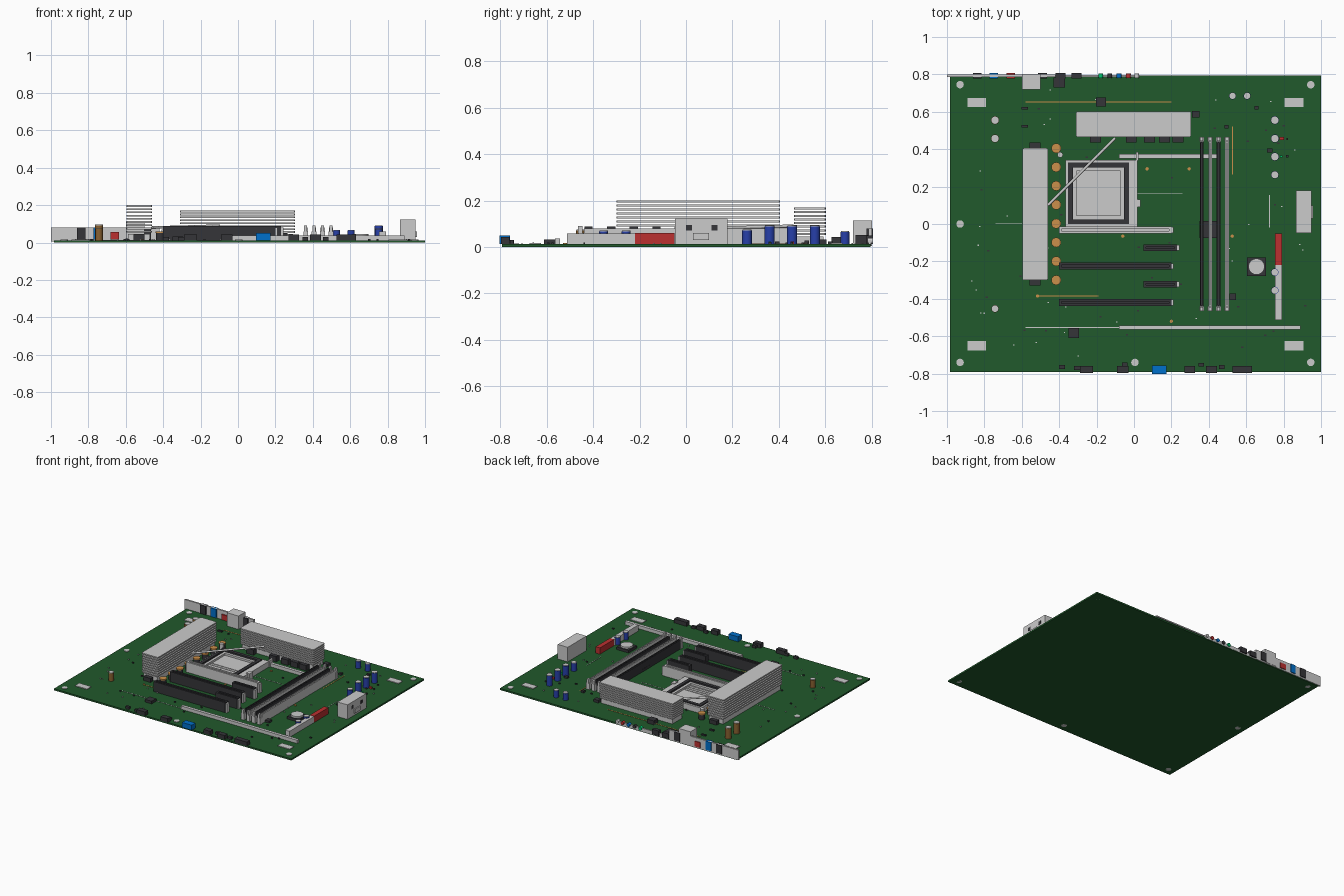
import bpy, bmesh, math, random
from mathutils import Matrix, Vector
random.seed(4)
T = 0.012  # board top height


def mat(name, r, g, b):
    m = bpy.data.materials.new(name)
    m.diffuse_color = (r, g, b, 1)
    return m


GREEN = mat("board_green", 0.015, 0.1, 0.025)
BLACK = mat("black_plastic", 0.035, 0.035, 0.04)
BLUE = mat("blue_plastic", 0.0, 0.16, 0.6)
NAVY = mat("navy_sleeve", 0.02, 0.05, 0.4)
RED = mat("red_plastic", 0.5, 0.03, 0.03)
COPPER = mat("copper", 0.6, 0.28, 0.07)
BROWN = mat("brown_sleeve", 0.25, 0.12, 0.03)
LIME = mat("green_plastic", 0.0, 0.55, 0.15)


def finish(name, bm, m=None):
    me = bpy.data.meshes.new(name)
    bm.to_mesh(me)
    bm.free()
    ob = bpy.data.objects.new(name, me)
    bpy.context.collection.objects.link(ob)
    if m:
        me.materials.append(m)
    return ob


def boxes(name, items, m=None):
    """items: (x0, x1, y0, y1, z0, z1), all joined in one mesh"""
    bm = bmesh.new()
    for x0, x1, y0, y1, z0, z1 in items:
        M = (Matrix.Translation(((x0 + x1) / 2, (y0 + y1) / 2, (z0 + z1) / 2))
             @ Matrix.Diagonal((x1 - x0, y1 - y0, z1 - z0, 1)))
        bmesh.ops.create_cube(bm, size=1, matrix=M)
    return finish(name, bm, m)


def cylinders(name, items, m=None, seg=24):
    """items: (x, y, radius, z0, z1)"""
    bm = bmesh.new()
    for x, y, r, z0, z1 in items:
        bmesh.ops.create_cone(bm, cap_ends=True, segments=seg, radius1=r, radius2=r, depth=z1 - z0,
                              matrix=Matrix.Translation((x, y, (z0 + z1) / 2)))
    for f in bm.faces:
        f.smooth = abs(f.normal.z) < 0.5
    for e in bm.edges:
        e.smooth = all(f.smooth for f in e.link_faces)
    return finish(name, bm, m)


def chip(x, y, w, d, h):
    return (x - w / 2, x + w / 2, y - d / 2, y + d / 2, T, T + h)


def ring(x0, x1, y0, y1, w, z0, z1):
    return [(x0, x1, y0, y0 + w, z0, z1), (x0, x1, y1 - w, y1, z0, z1),
            (x0, x0 + w, y0 + w, y1 - w, z0, z1), (x1 - w, x1, y0 + w, y1 - w, z0, z1)]


# circuit board with plated mounting holes and flat pads
boxes("circuit_board", [(-0.985, 1.0, -0.792, 0.795, 0, T)], GREEN)
cylinders("mounting_hole_rings", [(x, y, 0.02, -0.0 if y else 0.0, T + 0.004) for x, y in
          [(-0.93, 0.745), (0.945, 0.745), (-0.93, 0), (-0.93, -0.74), (0.005, -0.74), (0.945, -0.74)]])
boxes("corner_pads", [chip(x, y, 0.1, 0.05, 0.005) for x in (-0.84, 0.855) for y in (-0.65, 0.65)])


# heatsinks: base, stacked fins with bevelled corners
def heatsink(name, x0, x1, y0, y1, top):
    boxes(name + "_base", [(x0 + .01, x1 - .01, y0 + .01, y1 - .01, T, 0.045)])
    n = round((top - 0.045) / 0.0165)
    p = (top - 0.045) / n
    fins = boxes(name + "_fins", [(x0, x1, y0, y1, top - i * p - 0.009, top - i * p) for i in range(n)])
    bm = bmesh.new()
    bm.from_mesh(fins.data)
    bmesh.ops.bevel(bm, geom=[e for e in bm.edges if abs((e.verts[0].co - e.verts[1].co).z) > 0.005],
                    offset=0.008, segments=2, affect='EDGES', profile=0.5)
    bm.to_mesh(fins.data)
    bm.free()


heatsink("left_heatsink", -0.597, -0.46, -0.3, 0.405, 0.2)
heatsink("rear_heatsink", -0.31, 0.305, 0.465, 0.602, 0.17)

# processor socket: metal frame, black rim, contact plate, lever
boxes("socket_frame", ring(-0.366, 0.02, -0.02, 0.343, 0.03, T, 0.055) + [(-0.03, 0.02, 0.0, 0.33, T, 0.055)])
boxes("socket_rim", ring(-0.352, -0.028, 0.0, 0.328, 0.025, T, 0.062), BLACK)
boxes("socket_plate", ring(-0.328, -0.052, 0.025, 0.303, 0.02, T, 0.05) +
      [(-0.31, -0.07, 0.04, 0.29, T, 0.035)] +
      [(-0.31, -0.07, 0.05 + i * 0.024, 0.056 + i * 0.024, 0.035, 0.038) for i in range(4)])
boxes("socket_hinges", [(0.01, 0.025, 0.34, 0.385, T, 0.06), (0.005, 0.035, 0.09, 0.13, T, 0.06)])
cylinders("socket_pin", [(-0.395, 0.37, 0.015, T, 0.07)])
a, b = Vector((-0.46, 0.1, 0.08)), Vector((-0.1, 0.46, 0.09))
bm = bmesh.new()
bmesh.ops.create_cone(bm, cap_ends=True, segments=12, radius1=0.007, radius2=0.007, depth=(b - a).length,
                      matrix=Matrix.Translation((a + b) / 2) @ (b - a).to_track_quat('Z', 'Y').to_matrix().to_4x4())
finish("socket_lever", bm)

# expansion slots: grooved bodies with an end latch
for i, (x0, x1, y) in enumerate([(-0.4, 0.2, -0.032), (0.05, 0.23, -0.127), (-0.4, 0.2, -0.225),
                                 (0.05, 0.23, -0.322), (-0.4, 0.2, -0.42)]):
    m = BLACK if i else None
    boxes(f"expansion_slot_{i}", ring(x0, x1, y - 0.018, y + 0.018, 0.013, T, 0.088) +
          [(x0 + .013, x1 - .013, y - 0.005, y + 0.005, T, 0.075)], m)
    boxes(f"expansion_latch_{i}", [(x1, x1 + 0.012, y - 0.015, y + 0.015, T, 0.08)])

# memory slots with end clips
for i in range(4):
    x = 0.362 + i * 0.045
    boxes(f"memory_slot_{i}", ring(x - .01, x + .01, -0.44, 0.44, 0.007, T, 0.08) +
          [(x - .003, x + .003, -0.433, 0.433, T, 0.07)], None if i % 2 else BLACK)
    boxes(f"memory_clips_{i}", [c for s in (-1, 1) for c in
          [(x - .013, x + .013, s * .452 - .012, s * .452 + .012, T, 0.06),
           (x - .008, x + .008, s * .455 - .01, s * .455 + .01, 0.06, 0.09)]])

# long low metal rails
boxes("metal_rails", [(-0.08, 0.89, -0.565, -0.542, T, 0.037), (-0.08, 0.455, 0.35, 0.373, T, 0.037)])

# power and drive connectors
boxes("main_power_connector", [(0.865, 0.948, -0.047, 0.178, T, 0.122)])
boxes("main_power_latch", [(0.948, 0.956, 0.03, 0.1, 0.03, 0.06)])
boxes("main_power_vents", [(0.947, 0.9495, y, y + 0.025, 0.07, 0.095) for y in (0.0, 0.11)], BLACK)
boxes("drive_connector_grey", [(0.755, 0.79, -0.513, -0.22, T, 0.058)])
boxes("drive_connector_red", [(0.755, 0.79, -0.22, -0.05, T, 0.06)], RED)

# copper topped coils beside the left heatsink
coils = [0.405 - i * 0.1007 for i in range(8)]
cylinders("coil_bodies", [(-0.416, y, 0.022, T, 0.05) for y in coils], BLACK)
cylinders("coil_tops", [(-0.416, y, 0.026, 0.05, 0.058) for y in coils], COPPER)


# capacitors: coloured sleeve and grey cap
def capacitors(name, items, m):
    cylinders(name + "_sleeves", [(x, y, r, T, h - .004) for x, y, r, h in items], m)
    cylinders(name + "_caps", [(x, y, r * 0.92, h - .004, h) for x, y, r, h in items])


capacitors("blue_capacitors", [(0.753, 0.555, .022, .092), (0.753, 0.457, .022, .092), (0.753, 0.36, .022, .092),
                               (0.753, 0.263, .021, .075), (0.753, -0.258, .02, .07), (0.753, -0.355, .02, .07),
                               (0.527, 0.685, .019, .068), (0.605, 0.685, .019, .068)], NAVY)
capacitors("brown_capacitors", [(-0.743, 0.555, .022, .095), (-0.743, 0.457, .022, .095),
                                (-0.743, -0.453, .02, .075)], BROWN)

# chips, chokes and coin cell
boxes("chips", [chip(*c) for c in [
    (-0.322, -0.583, .055, .055, .02), (-0.177, 0.652, .055, .05, .03), (0.33, 0.587, .04, .035, .02),
    (0.398, -0.03, .095, .092, .02), (0.527, -0.388, .035, .035, .015), (0.495, 0.52, .02, .02, .015),
    (0.655, 0.622, .022, .02, .012), (0.725, 0.393, .03, .02, .012), (-0.4, 0.757, .06, .055, .04),
    (-0.583, 0.62, .035, .013, .01), (-0.583, 0.522, .035, .013, .01), (0.655, -0.228, .1, .098, .02),
    (-0.53, 0.42, .06, .03, .03), (-0.53, -0.315, .06, .03, .03)]], BLACK)
boxes("chokes", [chip(x, 0.455, 0.058, 0.04, 0.04) for x in (-0.205, -0.015, 0.083, 0.163, 0.235)], BLACK)
cylinders("coin_cell", [(0.655, -0.228, 0.043, T + 0.02, T + 0.033)], seg=32)

# rear port panel
boxes("port_panel", [(-1.0, -0.42, 0.787, 0.8, 0.005, 0.08)])
boxes("port_panel_low", [(-0.42, 0.03, 0.787, 0.797, 0.005, 0.03)])
boxes("network_port", [(-0.598, -0.5, 0.72, 0.802, T, 0.113)])
boxes("black_ports", [(x, x + 0.047, 0.777, 0.806, 0.015, 0.08) for x in (-0.862, -0.512)] +
      [(x, x + 0.055, 0.777, 0.806, T, 0.05) for x in (-0.42, -0.335)], BLACK)
boxes("blue_port", [(-0.772, -0.728, 0.777, 0.806, 0.015, 0.08)], BLUE)
boxes("red_port", [(-0.683, -0.635, 0.777, 0.806, 0.015, 0.055)], RED)
for x, m, n in [(-0.178, LIME, "green"), (-0.13, BLACK, "black"), (-0.08, BLUE, "blue"),
                (-0.03, RED, "red"), (0.015, None, "grey")]:
    j = cylinders(n + "_audio_jack", [(0, 0, 0.013, -0.012, 0.012)], m)
    j.location = (x, 0.793, 0.026)
    j.rotation_euler.x = math.pi / 2

# front edge headers
boxes("front_headers", [(x0, x1, -0.797, -0.76, T, 0.042) for x0, x1 in
      [(-0.29, -0.22), (-0.09, -0.03), (0.27, 0.325), (0.385, 0.445), (0.527, 0.632)]] +
      [(x, x + 0.03, y - .01, y + .01, T, 0.03) for x, y in
       [(-0.4, -0.765), (-0.32, -0.77), (-0.065, -0.75), (0.345, -0.752), (0.455, -0.765)]], BLACK)
boxes("front_blue_header", [(0.095, 0.175, -0.803, -0.757, T, 0.05)], BLUE)

# indicator lights
boxes("red_light", [chip(0.79, 0.457, 0.022, 0.015, 0.012)], RED)
boxes("green_light", [chip(0.787, 0.36, 0.015, 0.01, 0.012)], LIME)
boxes("light_resistors", [chip(0.82, 0.362, 0.012, 0.012, 0.01), chip(0.82, 0.455, 0.008, 0.012, 0.01)], BLACK)

# traces and test points
tz = (T, T + 0.002)
boxes("copper_traces", [(-0.58, 0.2, 0.65, 0.655, *tz), (-0.52, -0.19, -0.388, -0.383, *tz),
                        (0.523, 0.528, 0.265, 0.52, *tz)], COPPER)
boxes("tin_traces", [(-0.74, -0.6, 0.002, 0.005, *tz), (-0.58, -0.08, -0.555, -0.552, *tz),
                     (0.02, 0.26, 0.16, 0.163, *tz), (0.723, 0.726, -0.02, 0.155, *tz)])
cylinders("test_points", [(x, y, 0.009, T, T + 0.005) for x, y in
          [(0.07, 0.295), (0.295, 0.295), (0.525, -0.065), (-0.06, -0.065), (-0.515, -0.385), (0.2, -0.52)]],
          COPPER, 12)

# scattered tiny surface parts
spots = [(random.uniform(-0.9, 0.92), random.uniform(-0.72, 0.72)) for _ in range(70)]
boxes("small_black_parts", [chip(x, y, .012, .008, .008) for x, y in spots[:35]], BLACK)
boxes("small_grey_parts", [chip(x, y, .008, .006, .006) for x, y in spots[35:]])
